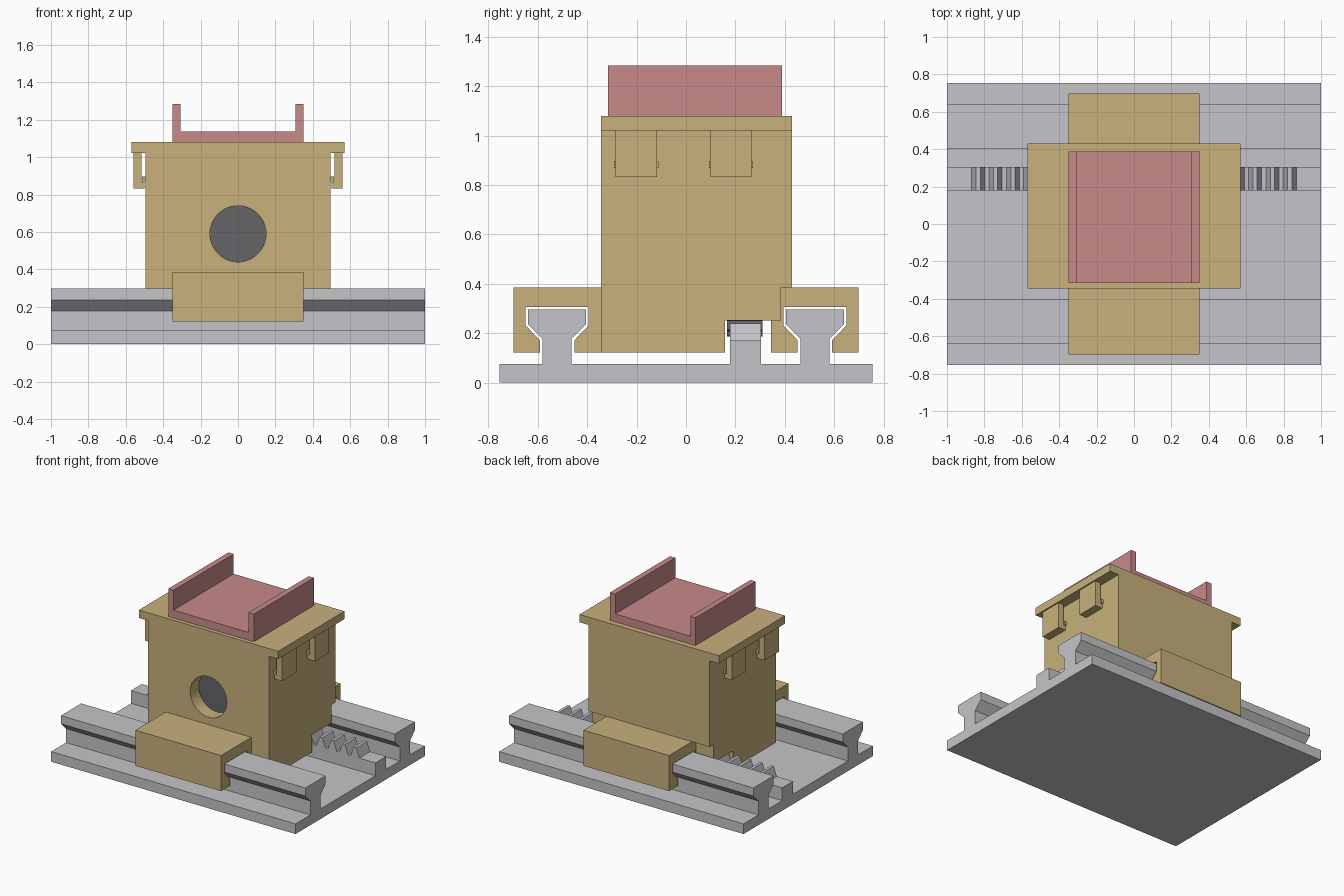
import bpy, bmesh, math

if "Cube" in bpy.data.objects:
    bpy.data.objects.remove(bpy.data.objects["Cube"])


def material(name, rgb):
    m = bpy.data.materials.new(name)
    m.diffuse_color = (*rgb, 1)
    m.use_nodes = True
    m.node_tree.nodes["Principled BSDF"].inputs["Base Color"].default_value = m.diffuse_color
    return m


GREY = material("light_grey", (0.56, 0.55, 0.58))
TAN = material("sand_tan", (0.578, 0.445, 0.202))
PINK = material("dusty_pink", (0.578, 0.254, 0.254))
DARK = material("dark_grey", (0.133, 0.133, 0.144))


def extrude(name, pts, lo, hi, mat, axis="x"):
    """Extrude a closed profile: (y, z) points along x, or (x, z) points along y."""
    bm = bmesh.new()
    place = (lambda p: (lo, p[0], p[1])) if axis == "x" else (lambda p: (p[0], lo, p[1]))
    face = bm.faces.new([bm.verts.new(place(p)) for p in pts])
    out = bmesh.ops.extrude_face_region(bm, geom=[face])
    moved = [g for g in out["geom"] if isinstance(g, bmesh.types.BMVert)]
    step = (hi - lo, 0, 0) if axis == "x" else (0, hi - lo, 0)
    bmesh.ops.translate(bm, verts=moved, vec=step)
    bmesh.ops.recalc_face_normals(bm, faces=bm.faces[:])
    mesh = bpy.data.meshes.new(name)
    bm.to_mesh(mesh)
    bm.free()
    mesh.materials.append(mat)
    ob = bpy.data.objects.new(name, mesh)
    bpy.context.collection.objects.link(ob)
    return ob


def box(name, x0, x1, y0, y1, z0, z1, mat):
    return extrude(name, [(y0, z0), (y1, z0), (y1, z1), (y0, z1)], x0, x1, mat)


def circle(r, cz, n=64):
    return [(r * math.cos(2 * math.pi * i / n), cz + r * math.sin(2 * math.pi * i / n))
            for i in range(n)]


# Base plate
box("base_plate", -1, 1, -0.755, 0.755, 0, 0.075, GREY)

# Flared guide rails and the carriages that wrap around them
rail = [(0.463, 0.07), (0.581, 0.07), (0.581, 0.178), (0.64, 0.237),
        (0.64, 0.297), (0.404, 0.297), (0.404, 0.237), (0.463, 0.178)]
carriage = [(0.345, 0.122), (0.452, 0.122), (0.452, 0.172), (0.394, 0.232),
            (0.394, 0.307), (0.65, 0.307), (0.65, 0.232), (0.592, 0.172),
            (0.592, 0.122), (0.698, 0.122), (0.698, 0.385), (0.345, 0.385)]
for side, s in (("front", -1), ("rear", 1)):
    extrude(side + "_rail", [(s * y, z) for y, z in rail], -1, 1, GREY)
    extrude(side + "_carriage", [(s * y, z) for y, z in carriage], -0.35, 0.35, TAN)

# Toothed rack: 19 trapezoid teeth on a full-length bar
PITCH, TEETH = 0.0925, 19
rack = [(-1, 0.07), (-1, 0.17)]
for i in range(TEETH):
    c = (i - (TEETH - 1) / 2) * PITCH
    rack += [(c - 0.035, 0.17), (c - 0.011, 0.24), (c + 0.011, 0.24), (c + 0.035, 0.17)]
rack += [(1, 0.17), (1, 0.07)]
extrude("rack", rack, 0.178, 0.304, GREY, "y")

# Pinion, mostly inside the housing and meshing with the rack
gear, n, cz = [], 26, 0.59
for i in range(n):
    a = -math.pi / 2 + (i + 0.5) * 2 * math.pi / n
    for r, d in ((0.338, -0.09), (0.405, -0.03), (0.405, 0.03), (0.338, 0.09)):
        gear.append((r * math.cos(a + d), cz + r * math.sin(a + d)))
extrude("pinion", gear, 0.167, 0.31, DARK, "y")

# Housing, stepped underneath to clear the rack and the rear rail
housing = extrude("housing", [(-0.345, 0.122), (0.158, 0.122), (0.158, 0.252),
                              (0.385, 0.252), (0.385, 0.385), (0.43, 0.385),
                              (0.43, 1.022), (-0.345, 1.022)], -0.495, 0.495, TAN)

# Round front opening with the motor face set back inside
cutter = extrude("opening_cutter", circle(0.15, 0.59), -0.5, -0.2, TAN, "y")
cutter.hide_render = True
mod = housing.modifiers.new("opening", "BOOLEAN")
mod.operation, mod.solver, mod.object = "DIFFERENCE", "EXACT", cutter
bpy.context.view_layer.objects.active = housing
housing.select_set(True)
bpy.ops.object.modifier_apply(modifier=mod.name)
bpy.data.objects.remove(cutter)
bpy.ops.object.shade_smooth_by_angle()
extrude("motor", circle(0.1495, 0.59), -0.245, -0.195, DARK, "y")

# Lid
box("lid", -0.57, 0.57, -0.345, 0.43, 1.022, 1.08, TAN)

# Hooked lid clips with catch pegs on both sides
clip = [(0.56, 1.025), (0.56, 0.833), (0.5, 0.833), (0.5, 0.868),
        (0.516, 0.868), (0.516, 1.025)]
for side, s in (("left", -1), ("right", 1)):
    for pos, y0, y1 in (("front", -0.285, -0.118), ("rear", 0.1, 0.265)):
        extrude(f"{side}_{pos}_clip", [(s * x, z) for x, z in clip], y0, y1, TAN, "y")
        box(f"{side}_{pos}_peg", min(s * 0.49, s * 0.514), max(s * 0.49, s * 0.514),
            y0 - 0.006, y1 + 0.006, 0.87, 0.897, TAN)

# Open-ended tray on top
extrude("tray", [(-0.35, 1.08), (0.35, 1.08), (0.35, 1.285), (0.307, 1.285),
                 (0.307, 1.138), (-0.307, 1.138), (-0.307, 1.285), (-0.35, 1.285)],
        -0.315, 0.388, PINK, "y")
